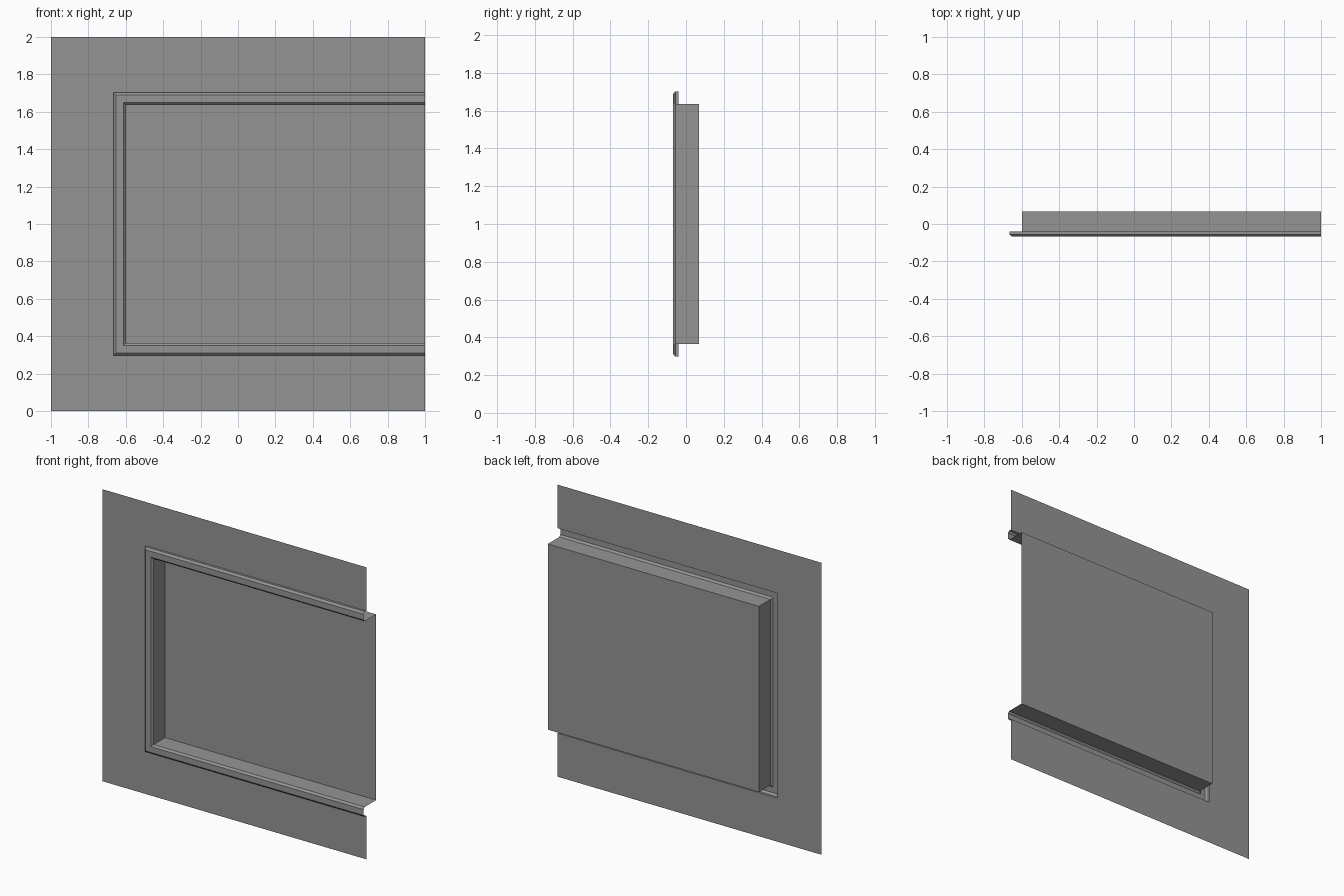
import bpy
import bmesh

if "Cube" in bpy.data.objects:
    bpy.data.objects.remove(bpy.data.objects["Cube"], do_unlink=True)

# Single grey finish
grey = bpy.data.materials.new("plain_grey")
grey.use_nodes = True
colour = (0.3, 0.3, 0.3, 1)
grey.diffuse_color = colour
grey.node_tree.nodes["Principled BSDF"].inputs["Base Color"].default_value = colour

# Recess opening: open at the right end, so each outline is a U shape
LEFT, HALF, MID, END = -0.60, 0.636, 1.0, 1.0
WALL_Y, SHOULDER_Y, FRONT_Y, BACK_Y = -0.04, -0.056, -0.068, 0.068
RIM, BEVEL = 0.066, 0.013


def outline(left, half, y):
    top, low = MID + half, MID - half
    return [(END, y, top), (left, y, top), (left, y, low), (END, y, low)]


def offset(d, y):
    return outline(LEFT - d, HALF + d, y)


def build(name, rings, fill_last=False):
    """Bridge successive U outlines, optionally filling the last one."""
    bm = bmesh.new()
    loops = [[bm.verts.new(p) for p in ring] for ring in rings]
    for a, b in zip(loops, loops[1:]):
        for i in range(3):
            bm.faces.new((a[i], a[i + 1], b[i + 1], b[i]))
    if fill_last:
        bm.faces.new(loops[-1])
    mesh = bpy.data.meshes.new(name)
    bm.to_mesh(mesh)
    bm.free()
    mesh.materials.append(grey)
    obj = bpy.data.objects.new(name, mesh)
    bpy.context.collection.objects.link(obj)
    return obj


# Thin wall sheet around the frame
build("wall_sheet", [outline(-1, 1, WALL_Y), offset(RIM, WALL_Y)])

# Raised bevelled trim, hollow behind
build("trim_frame", [
    offset(RIM, WALL_Y),
    offset(RIM, SHOULDER_Y),
    offset(RIM - BEVEL, FRONT_Y),
    offset(BEVEL, FRONT_Y),
    offset(0, SHOULDER_Y),
])

# Recess sides and back panel
build("recess", [offset(0, SHOULDER_Y), offset(0, BACK_Y)], fill_last=True)
